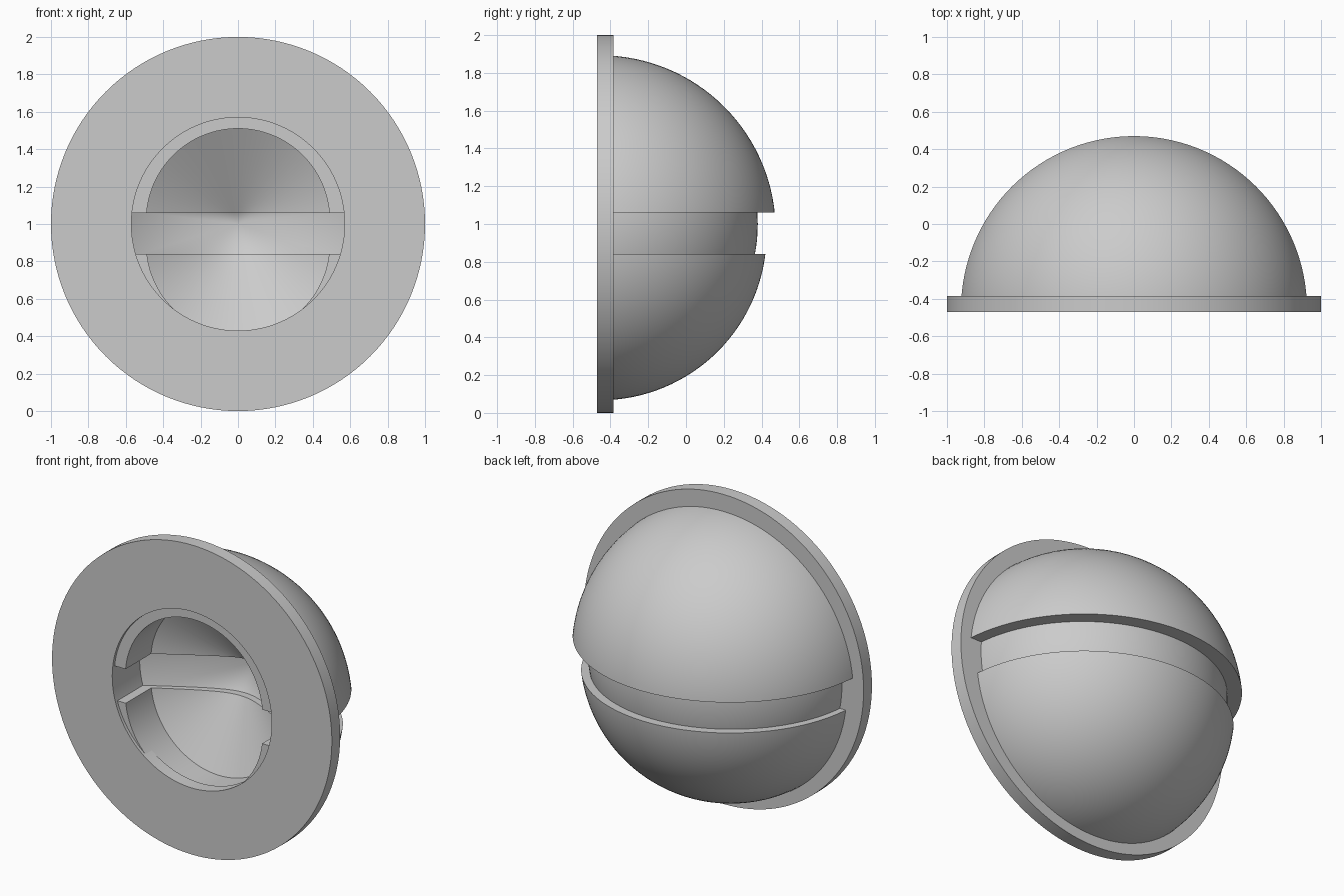
import bpy, bmesh, math
from mathutils import Vector, Matrix

cube = bpy.data.objects.get("Cube")
if cube:
    bpy.data.objects.remove(cube, do_unlink=True)

grey = bpy.data.materials.new("plain grey")
grey.use_nodes = True
colour = (0.6, 0.6, 0.6, 1)
grey.diffuse_color = colour
grey.node_tree.nodes["Principled BSDF"].inputs["Base Color"].default_value = colour

AXIS_Y = Matrix.Rotation(-math.pi / 2, 4, 'X')   # local z becomes +y
SLOT_TOP, SLOT_BOTTOM = 1.06, 0.84


def make(name, bm):
    bmesh.ops.recalc_face_normals(bm, faces=bm.faces)
    mesh = bpy.data.meshes.new(name)
    bm.to_mesh(mesh)
    bm.free()
    ob = bpy.data.objects.new(name, mesh)
    bpy.context.collection.objects.link(ob)
    mesh.materials.append(grey)
    return ob


def trim(bm, co, outward):
    """Cut away everything beyond a plane and cap the opening."""
    geom = bm.verts[:] + bm.edges[:] + bm.faces[:]
    cut = bmesh.ops.bisect_plane(bm, geom=geom, plane_co=co, plane_no=outward,
                                 clear_outer=True)["geom_cut"]
    edges = [e for e in cut if isinstance(e, bmesh.types.BMEdge)]
    bmesh.ops.edgeloop_fill(bm, edges=edges)


def ball(name, centre, radius, planes):
    bm = bmesh.new()
    bmesh.ops.create_uvsphere(bm, u_segments=128, v_segments=64, radius=radius,
                              matrix=Matrix.Translation(centre) @ AXIS_Y)
    for co, outward in planes:
        trim(bm, co, outward)
    return make(name, bm)


def rod(name, radius, y0, y1, z, tip=None):
    """Cylinder along y, ending flat or in a cone whose tip is at z = 1."""
    bm = bmesh.new()
    loops = [[bm.verts.new((radius * math.cos(a), y, z + radius * math.sin(a)))
              for a in (math.tau * i / 128 for i in range(128))] for y in (y0, y1)]
    bm.faces.new(loops[0])
    point = bm.verts.new((0, tip, 1)) if tip is not None else None
    for i in range(128):
        j = (i + 1) % 128
        bm.faces.new((loops[0][i], loops[0][j], loops[1][j], loops[1][i]))
        if point:
            bm.faces.new((loops[1][i], loops[1][j], point))
    if not point:
        bm.faces.new(loops[1])
    return make(name, bm)


def carve(ob, cutter):
    mod = ob.modifiers.new("hollow", 'BOOLEAN')
    mod.operation, mod.solver, mod.object = 'DIFFERENCE', 'EXACT', cutter
    bpy.ops.object.select_all(action='DESELECT')
    bpy.context.view_layer.objects.active = ob
    ob.select_set(True)
    bpy.ops.object.modifier_apply(modifier=mod.name)
    bpy.data.objects.remove(cutter, do_unlink=True)
    bpy.ops.object.shade_smooth_by_angle(angle=math.radians(25))


UP, DOWN, FRONT = Vector((0, 0, 1)), Vector((0, 0, -1)), Vector((0, -1, 0))

# Flat ring at the front
flange = rod("flange", 1, -0.47, -0.385, 1)
carve(flange, rod("flange_hole", 0.57, -0.6, 0, 1))

# Upper and lower dome shells, each with its own socket
upper = ball("upper_shell", (0, -0.455, 0.963), 0.93,
             [((0, -0.45, 0), FRONT), ((0, 0, SLOT_TOP), DOWN)])
carve(upper, rod("upper_socket", 0.49, -0.6, -0.19, 1.02, 0.1))

lower = ball("lower_shell", (0, -0.455, 0.949), 0.882,
             [((0, -0.45, 0), FRONT), ((0, 0, SLOT_BOTTOM), UP)])
carve(lower, rod("lower_socket", 0.49, -0.6, -0.19, 0.894, 0.1))

# Thinner core showing in the slot between the shells
core = ball("slot_core", (0, -0.47, 1), 0.85,
            [((0, -0.4, 0), FRONT), ((0, 0, SLOT_TOP + 0.01), UP),
             ((0, 0, SLOT_BOTTOM - 0.01), DOWN)])
carve(core, rod("core_socket", 0.57, -0.6, -0.19, 1, 0.17))
